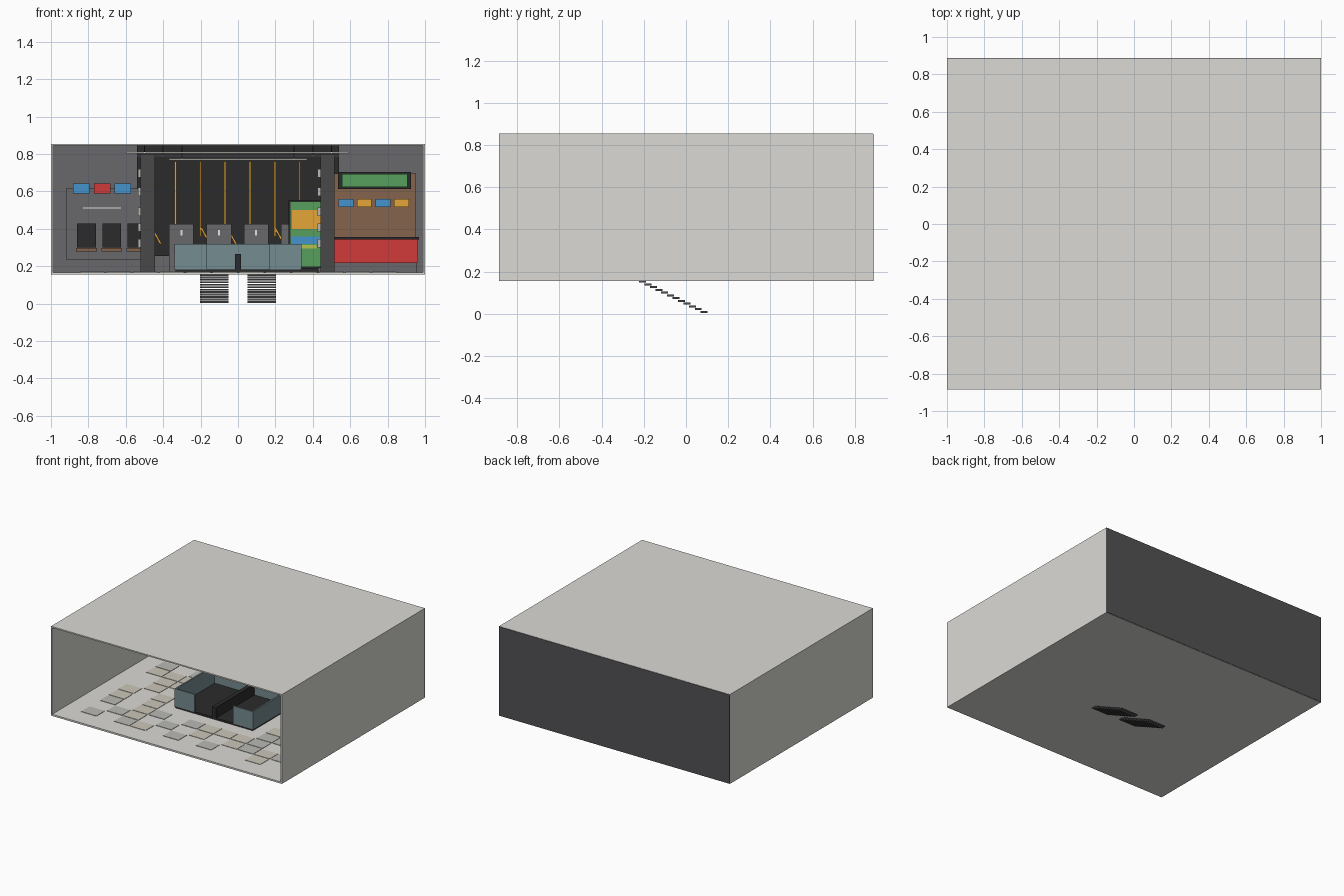
import bpy, random
from mathutils import Matrix, Vector
import bmesh

random.seed(4)
MATS = {}


def mat(name, rgb):
    m = bpy.data.materials.new(name)
    lin = [c / 12.92 if c < 0.04 else ((c + 0.055) / 1.055) ** 2.4 for c in rgb]
    m.diffuse_color = (*lin, 1)
    MATS[name] = m


for n, c in {
    "cream": (0.86, 0.855, 0.835), "charcoal": (0.32, 0.32, 0.33), "grey": (0.41, 0.41, 0.42),
    "black": (0.17, 0.17, 0.175), "pillar": (0.29, 0.285, 0.29), "gold": (0.90, 0.65, 0.22),
    "blue": (0.27, 0.58, 0.80), "red": (0.82, 0.23, 0.23), "green": (0.34, 0.62, 0.36),
    "brown": (0.52, 0.39, 0.30), "glass": (0.46, 0.55, 0.57), "white": (0.90, 0.90, 0.88),
    "stone": (0.73, 0.73, 0.71), "beige": (0.80, 0.78, 0.73), "lime": (0.72, 0.76, 0.30),
}.items():
    mat(n, c)


def boxes(name, color, specs):
    """One object made of boxes given as (x0, x1, y0, y1, z0, z1[, tilt])."""
    bm = bmesh.new()
    for s in specs:
        x0, x1, y0, y1, z0, z1 = s[:6]
        m = Matrix.Translation(((x0 + x1) / 2, (y0 + y1) / 2, (z0 + z1) / 2))
        if len(s) > 6:
            m = m @ Matrix.Rotation(s[6], 4, 'Y')
        m = m @ Matrix.Diagonal(Vector((x1 - x0, y1 - y0, z1 - z0, 1)))
        bmesh.ops.create_cube(bm, size=1, matrix=m)
    me = bpy.data.meshes.new(name)
    bm.to_mesh(me)
    bm.free()
    ob = bpy.data.objects.new(name, me)
    me.materials.append(MATS[color])
    bpy.context.collection.objects.link(ob)
    return ob


# building shell, open at the front
boxes("floor", "cream", [(-1, 1, -0.885, 0.885, 0.155, 0.168)])
boxes("ceiling", "cream", [(-1, 1, -0.885, 0.885, 0.845, 0.855)])
boxes("side_walls", "cream", [(-1, -0.99, -0.885, 0.885, 0.168, 0.845),
                              (0.99, 1, -0.885, 0.885, 0.168, 0.845)])
boxes("back_wall", "grey", [(-0.99, 0.99, 0.872, 0.882, 0.168, 0.845)])
boxes("back_cladding", "charcoal", [(-1, 1, 0.882, 0.888, 0.157, 0.853)])

# scattered floor tiles
tiles = {"stone": [], "beige": []}
for i in range(12):
    for j in range(9):
        x, y = -0.78 + i * 0.142, -0.68 + j * 0.115
        over_well = abs(x) < 0.42 and -0.38 < y < 0.27
        if random.random() < 0.62 and not over_well:
            tiles[random.choice(["stone", "beige"])].append(
                (x - 0.066, x + 0.066, y - 0.052, y + 0.052, 0.168, 0.171))
for c, s in tiles.items():
    boxes("floor_tiles_" + c, c, s)

# descending stairs through the floor
treads = []
for k in range(13):
    y, z = -0.25 + k * 0.0265, 0.162 - k * 0.0131
    for x in (-0.202, 0.052):
        treads.append((x, x + 0.15, y, y + 0.033, max(z, 0), max(z, 0) + 0.0095))
boxes("stair_treads", "charcoal", treads)

# stairwell enclosure
boxes("well_floor", "black", [(-0.335, 0.335, -0.295, 0.19, 0.168, 0.182)])
boxes("well_divider", "black", [(-0.016, 0.016, -0.298, 0.185, 0.182, 0.265)])
boxes("well_glass", "glass", [
    (-0.34, -0.165, -0.30, -0.288, 0.182, 0.32), (0.165, 0.34, -0.30, -0.288, 0.182, 0.32),
    (-0.34, -0.328, -0.288, 0.18, 0.182, 0.32), (0.328, 0.34, -0.288, 0.18, 0.182, 0.32),
    (-0.34, 0.34, 0.18, 0.192, 0.182, 0.32)])

# central feature wall with gold strips
boxes("feature_wall", "black", [(-0.54, 0.54, 0.80, 0.872, 0.255, 0.845)])
strips = [(-0.34 + i * 0.133, -0.33 + i * 0.133, 0.79, 0.80, 0.36, 0.76) for i in range(6)]
strips += [(x - 0.005, x + 0.005, 0.79, 0.80, z - 0.035, z + 0.035, -0.5)
           for x, z in ((-0.43, 0.35), (-0.18, 0.375), (-0.025, 0.345), (0.215, 0.375))]
boxes("gold_strips", "gold", strips)

# screen entrance portals
boxes("entrance_portals", "grey", [(x - 0.066, x + 0.066, 0.68, 0.80, 0.168, 0.425)
                                   for x in (-0.303, -0.102, 0.097, 0.297)])
boxes("portal_plaques", "white", [(x - 0.005, x + 0.005, 0.676, 0.68, 0.365, 0.395)
                                  for x in (-0.303, -0.102, 0.097)])

# pillars with small side brackets
boxes("pillars", "pillar", [(-0.52, -0.443, 0.46, 0.54, 0.168, 0.80),
                            (0.44, 0.517, 0.46, 0.54, 0.168, 0.80)])
boxes("pillar_brackets", "stone", [(x, x + 0.016, 0.48, 0.52, z, z + 0.045)
                                   for x in (-0.535, 0.425)
                                   for z in (0.30, 0.385, 0.47, 0.575, 0.675)])

# ceiling light bars and downlights
boxes("ceiling_bars", "white", [(-0.595, 0.59, 0.36, 0.38, 0.804, 0.812),
                                (-0.54, 0.54, 0.46, 0.48, 0.786, 0.793),
                                (-0.37, 0.37, 0.56, 0.58, 0.768, 0.775)])
boxes("bar_hangers", "black", [(s * w - 0.003, s * w + 0.003, y, y + 0.01, z, 0.846)
                               for w, y, z in ((0.5, 0.365, 0.812), (0.4, 0.465, 0.793),
                                               (0.3, 0.565, 0.775)) for s in (-1, 1)])

# ticket booth on the left
boxes("ticket_booth", "grey", [(-0.92, -0.50, 0.70, 0.872, 0.235, 0.615)])
wx = (-0.81, -0.675, -0.54)
boxes("booth_windows", "black", [(x - 0.05, x + 0.05, 0.69, 0.70, 0.30, 0.428) for x in wx])
boxes("booth_ledges", "brown", [(x - 0.055, x + 0.055, 0.655, 0.70, 0.28, 0.297) for x in wx])
for n, c, xs in (("blue", "blue", (-0.837, -0.617)), ("red", "red", (-0.727,))):
    boxes("booth_screens_" + n, c, [(x - 0.044, x + 0.044, 0.68, 0.70, 0.59, 0.642) for x in xs])
boxes("booth_sign_bar", "white", [(-0.83, -0.625, 0.696, 0.70, 0.51, 0.514)])

# snack stand on the right
boxes("snack_back_wall", "brown", [(0.505, 0.952, 0.76, 0.872, 0.168, 0.695)])
boxes("snack_counter", "red", [(0.505, 0.96, 0.50, 0.62, 0.218, 0.342)])
boxes("snack_counter_top", "black", [(0.50, 0.967, 0.49, 0.63, 0.342, 0.356)])
boxes("snack_counter_base", "grey", [(0.51, 0.955, 0.51, 0.61, 0.168, 0.218)])
boxes("snack_sign_frame", "black", [(0.535, 0.925, 0.72, 0.76, 0.612, 0.705)])
boxes("snack_sign", "green", [(0.555, 0.907, 0.71, 0.72, 0.624, 0.692)])
boxes("menu_boards_blue", "blue", [(x, x + 0.08, 0.745, 0.76, 0.517, 0.56) for x in (0.537, 0.735)])
boxes("menu_boards_gold", "gold", [(x, x + 0.08, 0.745, 0.76, 0.517, 0.56) for x in (0.635, 0.835)])

# standing poster display
boxes("poster_frame", "black", [(0.27, 0.475, 0.58, 0.61, 0.19, 0.553)])
boxes("poster_sheet", "green", [(0.28, 0.465, 0.574, 0.58, 0.20, 0.543)])
boxes("poster_picture", "gold", [(0.29, 0.455, 0.57, 0.574, 0.40, 0.50)])
boxes("poster_band", "blue", [(0.29, 0.455, 0.57, 0.574, 0.32, 0.36)])
boxes("poster_stripe", "lime", [(0.335, 0.42, 0.57, 0.574, 0.295, 0.315)])
boxes("poster_foot", "black", [(0.32, 0.43, 0.55, 0.64, 0.168, 0.19)])
